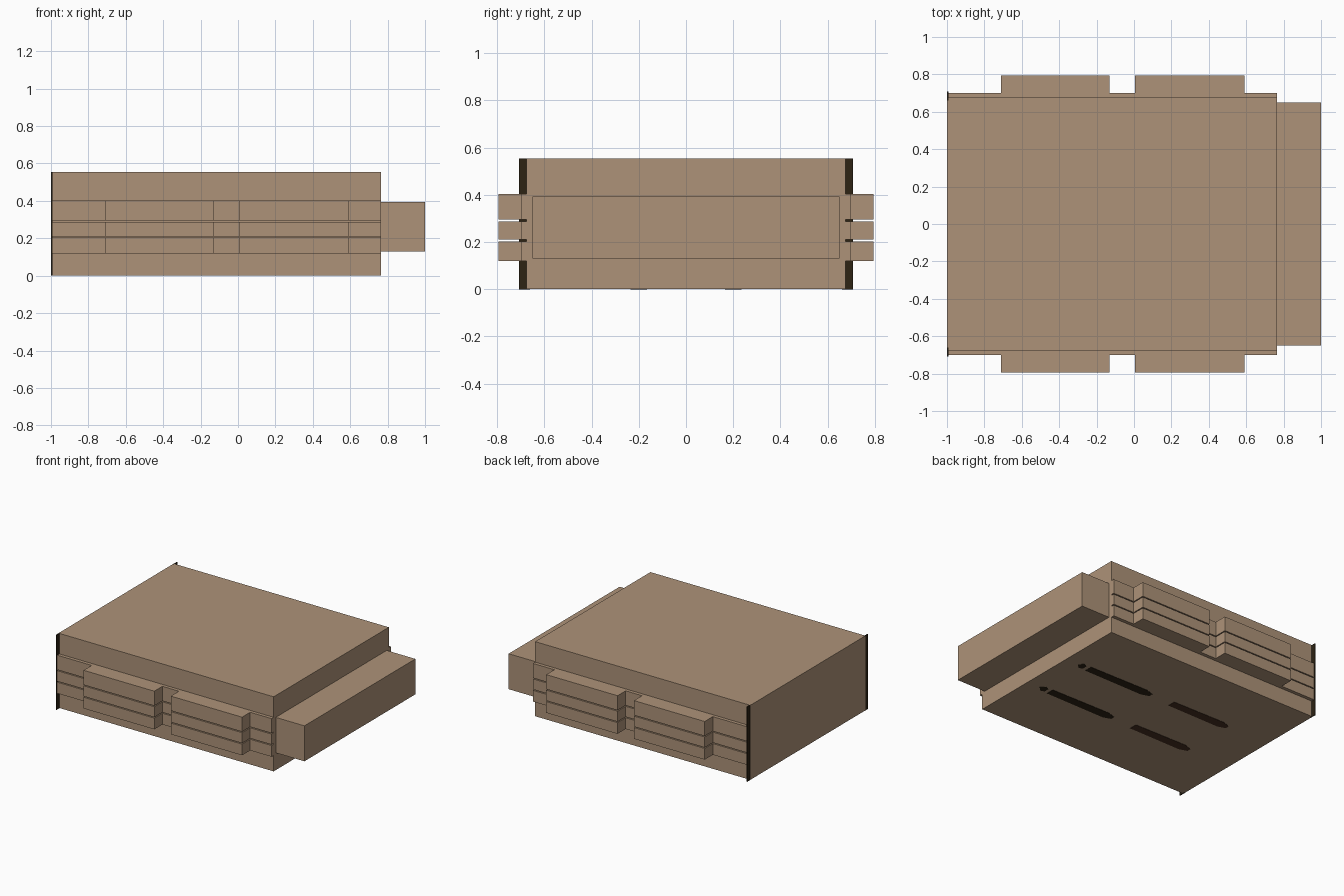
import bpy, bmesh

if "Cube" in bpy.data.objects:
    bpy.data.objects.remove(bpy.data.objects["Cube"])


def material(name, rgb):
    m = bpy.data.materials.new(name)
    m.diffuse_color = (*rgb, 1)
    m.use_nodes = True
    m.node_tree.nodes["Principled BSDF"].inputs["Base Color"].default_value = m.diffuse_color
    return m


TAN = material("tan", (0.42, 0.29, 0.19))
OLIVE = material("dark olive", (0.026, 0.017, 0.007))
BROWN = material("dark brown", (0.065, 0.03, 0.016))


def finish(name, bm, mat):
    bmesh.ops.recalc_face_normals(bm, faces=bm.faces)
    me = bpy.data.meshes.new(name)
    bm.to_mesh(me)
    bm.free()
    me.materials.append(mat)
    ob = bpy.data.objects.new(name, me)
    bpy.context.collection.objects.link(ob)
    return ob


def prism(name, outline, z0, z1, mat):
    """Extrude an xy outline from z0 up to z1."""
    bm = bmesh.new()
    face = bm.faces.new([bm.verts.new((x, y, z0)) for x, y in outline])
    top = bmesh.ops.extrude_face_region(bm, geom=[face])["geom"]
    verts = [v for v in top if isinstance(v, bmesh.types.BMVert)]
    bmesh.ops.translate(bm, vec=(0, 0, z1 - z0), verts=verts)
    return finish(name, bm, mat)


def box(name, x, y, z, mat):
    return prism(name, [(x[0], y[0]), (x[1], y[0]), (x[1], y[1]), (x[0], y[1])],
                 z[0], z[1], mat)


# Main case and the block on its right end
box("main_case", (-1, 0.765), (-0.675, 0.675), (0.002, 0.555), TAN)
box("end_block", (0.76, 1.0), (-0.65, 0.65), (0.13, 0.393), TAN)

# Three stacked rails per side, each stepping out into two raised pads
rail = [(-0.995, 0.66), (-0.995, 0.70), (-0.71, 0.70), (-0.71, 0.795),
        (-0.13, 0.795), (-0.13, 0.70), (0.005, 0.70), (0.005, 0.795),
        (0.59, 0.795), (0.59, 0.70), (0.765, 0.70), (0.765, 0.66)]
levels = [(0.12, 0.203), (0.21, 0.288), (0.295, 0.403)]
for side, label in ((-1, "front"), (1, "back")):
    for i, (z0, z1) in enumerate(levels):
        prism(f"{label}_rail_{i + 1}", [(x, side * y) for x, y in rail], z0, z1, TAN)
    # Dark edge flange at the left end
    box(f"{label}_edge_flange", (-0.999, -0.993),
        sorted((side * 0.66, side * 0.708)), (0.0, 0.555), OLIVE)

# Dark tapered markings on the underside
for y in (-0.2, 0.2):
    for x0, x1, mat in ((0.02, 0.57, OLIVE), (-0.65, -0.16, BROWN)):
        prism("underside_mark", [(x0, y - 0.015), (x0 + 0.06, y - 0.035), (x1, y - 0.03),
                                 (x1, y + 0.03), (x0 + 0.06, y + 0.035), (x0, y + 0.015)],
              0.0, 0.004, mat)
    prism("underside_dot", [(0.60, y - 0.02), (0.63, y - 0.03), (0.66, y),
                            (0.63, y + 0.03), (0.60, y + 0.02)], 0.0, 0.004, OLIVE)
